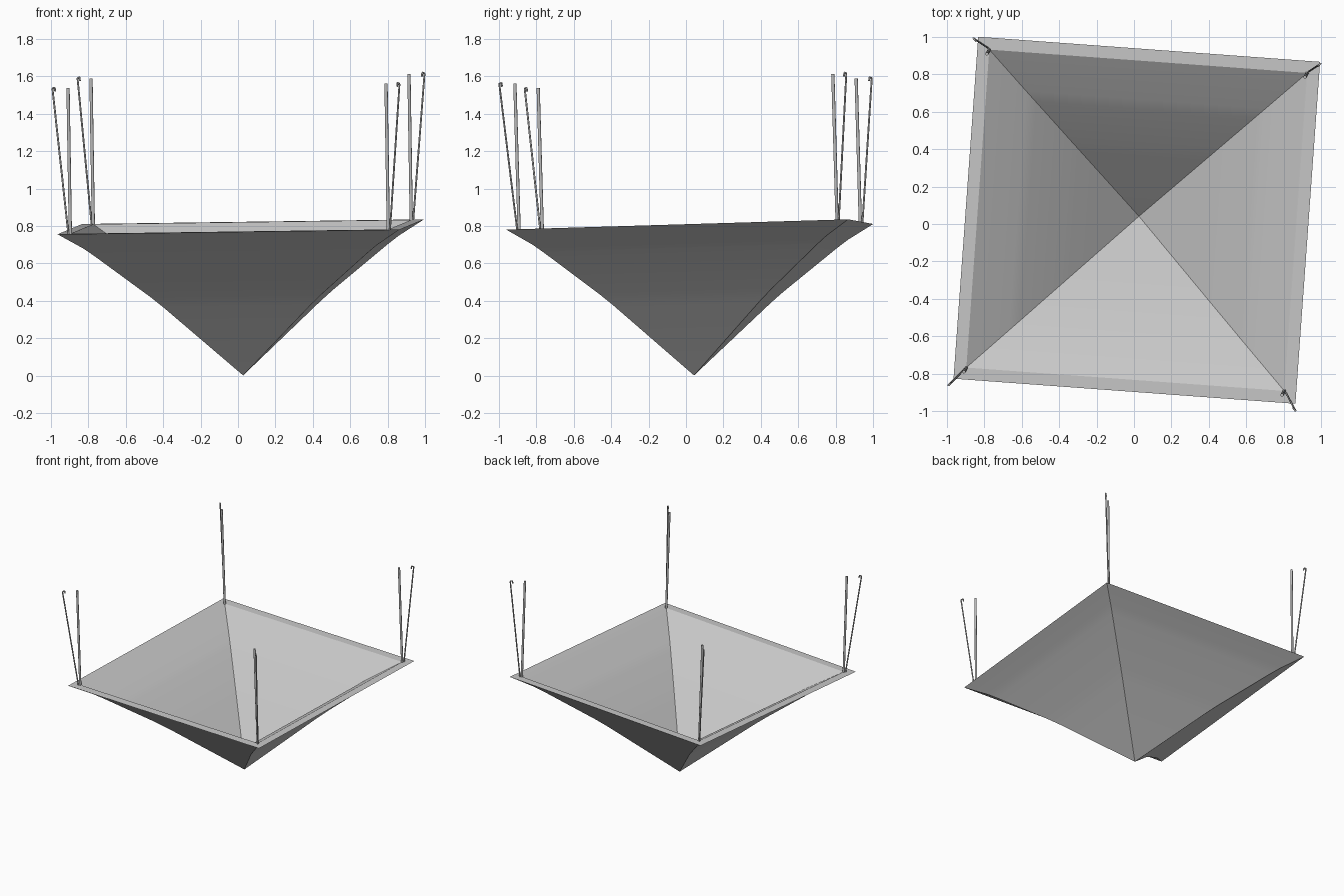
import bpy, bmesh, math
from mathutils import Vector, Matrix

if "Cube" in bpy.data.objects:
    bpy.data.objects.remove(bpy.data.objects["Cube"])

# Slightly tilted frame of the square bowl
u = Vector((0.914, -0.067, 0.0125))
v = Vector((0.066, 0.914, 0.0275))
n = u.cross(v).normalized()
rim_centre = Vector((0.015, 0.02, 0.796))
DEPTH = 0.795
CORNERS = [(-1, -1), (1, -1), (1, 1), (-1, 1)]


def place(a, b, h):
    """Point at fractions a, b of the half sides and height h over the tip."""
    return rim_centre + u * a + v * b + n * (h - DEPTH)


def material(name, value):
    m = bpy.data.materials.new(name)
    m.diffuse_color = (value, value, value, 1)
    m.use_nodes = True
    m.node_tree.nodes["Principled BSDF"].inputs["Base Color"].default_value = m.diffuse_color
    return m


shade_grey = material("light grey", 0.58)
wire_grey = material("wire grey", 0.5)


def finish(bm, name, mat, angle):
    bmesh.ops.recalc_face_normals(bm, faces=bm.faces[:])
    me = bpy.data.meshes.new(name)
    bm.to_mesh(me)
    bm.free()
    ob = bpy.data.objects.new(name, me)
    bpy.context.collection.objects.link(ob)
    me.materials.append(mat)
    bpy.ops.object.select_all(action='DESELECT')
    ob.select_set(True)
    bpy.context.view_layer.objects.active = ob
    bpy.ops.object.shade_smooth_by_angle(angle=math.radians(angle))
    return ob


# Bowl: square rings from the outer tip, over the flat lip, to the inner tip
profile = [(0.43, 0.382), (0.50, 0.44), (0.80, 0.67), (0.86, 0.713), (1.0, 0.795),
           (0.93, 0.795), (0.70, 0.655), (0.64, 0.61), (0.42, 0.43), (0.36, 0.378)]
bm = bmesh.new()
rings = [[bm.verts.new(place(r * a, r * b, h)) for a, b in CORNERS] for r, h in profile]
outer_tip = bm.verts.new(place(0, 0, 0))
inner_tip = bm.verts.new(place(0, 0, 0.06))
for i in range(4):
    j = (i + 1) % 4
    for lo, hi in zip(rings, rings[1:]):
        bm.faces.new((lo[i], lo[j], hi[j], hi[i]))
    bm.faces.new((outer_tip, rings[0][j], rings[0][i]))
    bm.faces.new((inner_tip, rings[-1][i], rings[-1][j]))
finish(bm, "bowl_shade", shade_grey, 25)


# Hanging rods and wires
def tube(bm, points, radius):
    for p, q in zip(points, points[1:]):
        d = q - p
        rot = d.to_track_quat('Z', 'Y').to_matrix().to_4x4()
        bmesh.ops.create_cone(bm, cap_ends=True, segments=8, radius1=radius, radius2=radius,
                              depth=d.length, matrix=Matrix.Translation((p + q) / 2) @ rot)


for a, b in CORNERS:
    side = ("back" if b > 0 else "front") + ("_right" if a > 0 else "_left")

    def at(r, h):
        return place(r * a, r * b, h)

    # Upright rod
    bm = bmesh.new()
    tube(bm, [at(0.93, 0.785), at(0.93, 1.575)], 0.009)
    finish(bm, "rod_" + side, wire_grey, 50)

    # Leaning wire with a small hooked end
    bm = bmesh.new()
    tube(bm, [at(0.94, 0.785), at(1.015, 1.575), at(1.003, 1.58), at(1.0, 1.56)], 0.005)
    finish(bm, "wire_" + side, wire_grey, 50)
